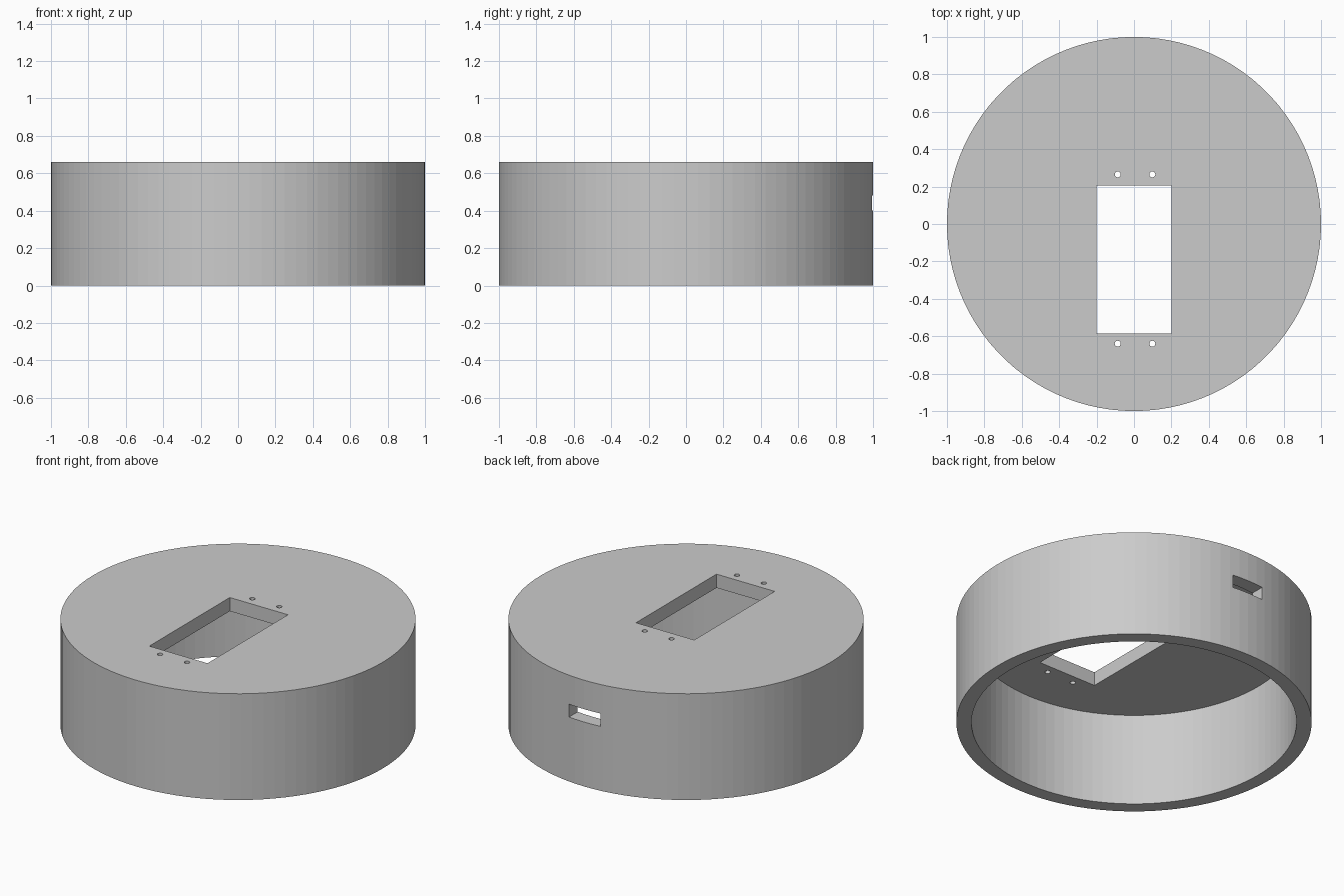
import bpy
import bmesh
from mathutils import Matrix, Vector

RADIUS, HEIGHT = 1.0, 0.66
WALL, PLATE = 0.085, 0.085
SIDES = 100

default = bpy.data.objects.get("Cube")
if default:
    bpy.data.objects.remove(default, do_unlink=True)

grey = bpy.data.materials.new("light_grey")
grey.use_nodes = True
grey.diffuse_color = (0.6, 0.6, 0.6, 1)
grey.node_tree.nodes["Principled BSDF"].inputs["Base Color"].default_value = (0.6, 0.6, 0.6, 1)


def make_object(name, bm):
    mesh = bpy.data.meshes.new(name)
    bm.to_mesh(mesh)
    bm.free()
    mesh.materials.append(grey)
    obj = bpy.data.objects.new(name, mesh)
    bpy.context.collection.objects.link(obj)
    return obj


def cylinder(name, radius, x, y, bottom, top, sides):
    bm = bmesh.new()
    bmesh.ops.create_cone(bm, cap_ends=True, segments=sides, radius1=radius, radius2=radius,
                          depth=top - bottom,
                          matrix=Matrix.Translation((x, y, (bottom + top) / 2)))
    return make_object(name, bm)


def box(name, low, high):
    low, high = Vector(low), Vector(high)
    bm = bmesh.new()
    bmesh.ops.create_cube(bm, size=1, matrix=Matrix.Translation((low + high) / 2)
                          @ Matrix.Diagonal((*(high - low), 1)))
    return make_object(name, bm)


# Round housing, hollow and open underneath
housing = cylinder("round_housing", RADIUS, 0, 0, 0, HEIGHT, SIDES)
cutters = [cylinder("cavity_cutter", RADIUS - WALL, 0, 0, -0.2, HEIGHT - PLATE, SIDES)]

# Rectangular opening in the top plate
cutters.append(box("opening_cutter", (-0.2, -0.585, 0.5), (0.2, 0.205, 0.8)))

# Screw holes at both ends of the opening
for x in (-0.087, 0.098):
    for y in (-0.64, 0.265):
        cutters.append(cylinder("screw_hole_cutter", 0.016, x, y, 0.5, 0.8, 16))

# Cable slot through the back wall
cutters.append(box("cable_slot_cutter", (-0.108, 0.8, 0.4), (0.108, 1.2, 0.48)))

for cutter in cutters:
    cutter.hide_render = True
    mod = housing.modifiers.new(cutter.name, "BOOLEAN")
    mod.operation = "DIFFERENCE"
    mod.solver = "EXACT"
    mod.object = cutter

# Apply the cuts and remove the cutters
bpy.context.view_layer.update()
evaluated = housing.evaluated_get(bpy.context.evaluated_depsgraph_get())
cut_mesh = bpy.data.meshes.new_from_object(evaluated)
housing.modifiers.clear()
housing.data = cut_mesh
for cutter in cutters:
    bpy.data.objects.remove(cutter, do_unlink=True)
